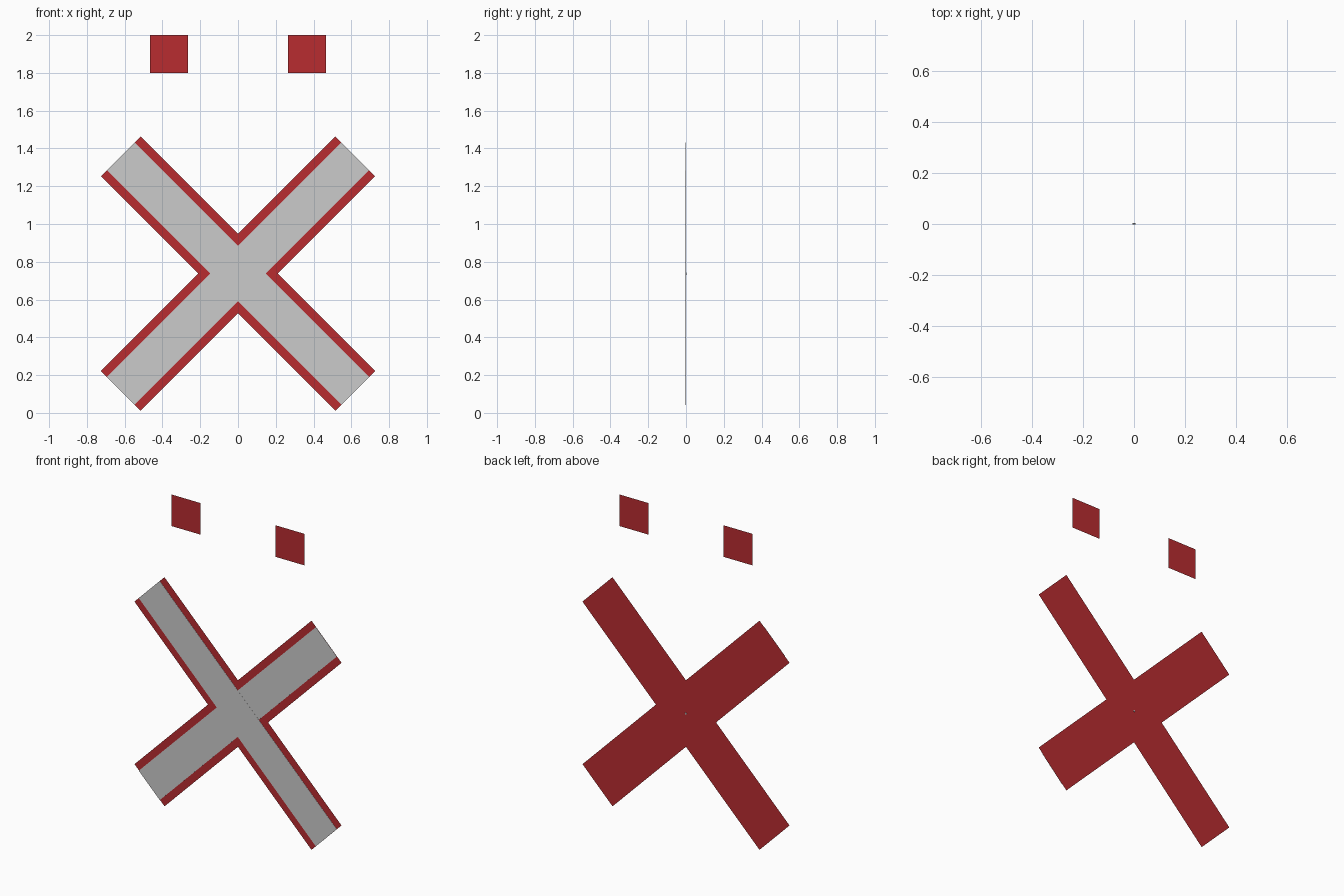
import bpy, bmesh
from math import radians
from mathutils import Matrix

if "Cube" in bpy.data.objects:
    bpy.data.objects.remove(bpy.data.objects["Cube"])

red = bpy.data.materials.new("red")
red.diffuse_color = (0.48, 0.025, 0.03, 1)
red.use_nodes = True
red.node_tree.nodes["Principled BSDF"].inputs["Base Color"].default_value = red.diffuse_color
CENTRE_Z = 0.737


def finish(name, bm, mat=None):
    mesh = bpy.data.meshes.new(name)
    bm.to_mesh(mesh)
    bm.free()
    if mat:
        mesh.materials.append(mat)
    ob = bpy.data.objects.new(name, mesh)
    bpy.context.collection.objects.link(ob)
    return ob


def sheet(name, width, height, loc, angle=0, mat=None):
    # upright flat panel facing the front
    bm = bmesh.new()
    m = (Matrix.Translation(loc) @ Matrix.Rotation(radians(angle), 4, 'Y')
         @ Matrix.Rotation(radians(90), 4, 'X') @ Matrix.Diagonal((width, height, 1, 1)))
    bmesh.ops.create_grid(bm, x_segments=1, y_segments=1, size=0.5, matrix=m)
    return finish(name, bm, mat)


def slab(name, width, height, thick, loc, angle):
    # thin solid board
    bm = bmesh.new()
    m = (Matrix.Translation(loc) @ Matrix.Rotation(radians(angle), 4, 'Y')
         @ Matrix.Diagonal((width, thick, height, 1)))
    bmesh.ops.create_cube(bm, size=1, matrix=m)
    return finish(name, bm)


for side, tag in ((-1, "left"), (1, "right")):
    # crossed arms: red backing with a narrower grey board in front
    off = 0.0003 * side
    sheet(f"red_arm_{tag}", 0.298, 1.755, (0, off, CENTRE_Z), 45 * side, red)
    slab(f"grey_arm_{tag}", 0.208, 1.755, 0.001, (0, -0.002 + off, CENTRE_Z), 45 * side)
    # square lamp panels above
    sheet(f"lamp_panel_{tag}", 0.203, 0.2, (0.3655 * side, 0, 1.9), 0, red)

# small bolt through the middle
bm = bmesh.new()
bmesh.ops.create_cone(bm, cap_ends=True, segments=8, radius1=0.006, radius2=0.006, depth=0.005,
                      matrix=Matrix.Translation((0, 0.0005, CENTRE_Z)) @ Matrix.Rotation(radians(90), 4, 'X'))
finish("centre_bolt", bm)
